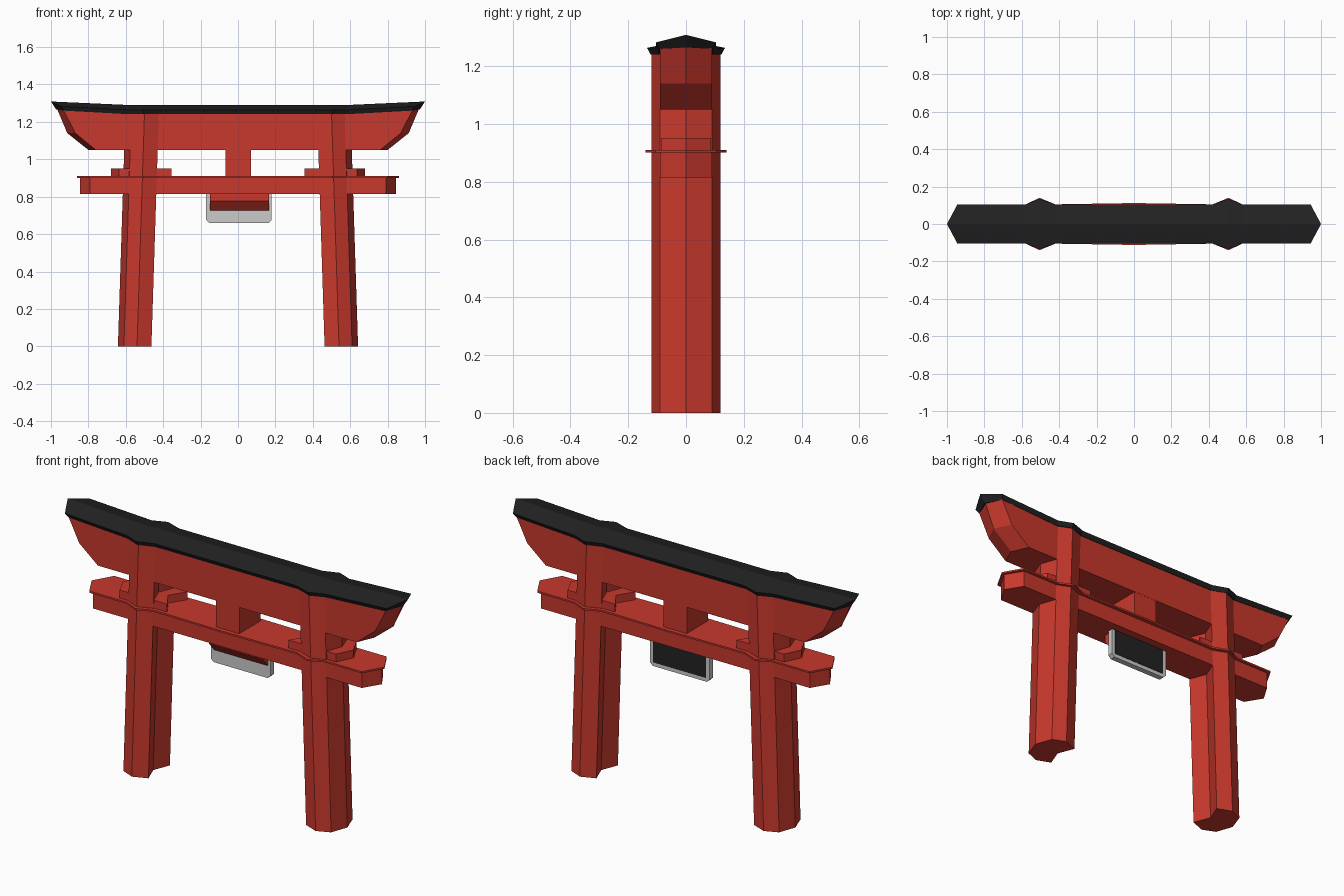
import bpy, bmesh

if "Cube" in bpy.data.objects:
    bpy.data.objects.remove(bpy.data.objects["Cube"])


def material(name, rgb):
    m = bpy.data.materials.new(name)
    m.diffuse_color = (*rgb, 1)
    m.use_nodes = True
    m.node_tree.nodes["Principled BSDF"].inputs["Base Color"].default_value = m.diffuse_color
    return m


red = material("red_paint", (0.58, 0.04, 0.026))
black = material("black_tile", (0.016, 0.016, 0.016))


def loft(name, rings, mat=None):
    """Join rings of equal length; caps are split along the symmetry axis."""
    bm = bmesh.new()
    vs = [[bm.verts.new(p) for p in r] for r in rings]
    n = len(vs[0])
    for a, b in zip(vs, vs[1:]):
        for i in range(n):
            j = (i + 1) % n
            bm.faces.new((a[i], a[j], b[j], b[i]))
    h = n // 2
    for r in (vs[0], vs[-1]):
        bm.faces.new(r[:h + 1])
        bm.faces.new(r[h:] + r[:1])
    bmesh.ops.recalc_face_normals(bm, faces=bm.faces[:])
    me = bpy.data.meshes.new(name)
    bm.to_mesh(me)
    bm.free()
    ob = bpy.data.objects.new(name, me)
    bpy.context.collection.objects.link(ob)
    if mat:
        me.materials.append(mat)
    return ob


def both_y(half):
    """Close a half outline (ends on y = 0) by mirroring it in y."""
    return half + [(x, -y, z) for x, y, z in half[-2:0:-1]]


def both_x(quarter):
    """Mirror a quarter outline (tip first) in x, then in y."""
    left = [(-x, y, z) for x, y, z in reversed(quarter) if x]
    return both_y(quarter + left)


def box(name, x0, x1, y0, y1, z0, z1, mat=None):
    return loft(name, [[(x0, y0, z), (x1, y0, z), (x1, y1, z), (x0, y1, z)]
                       for z in (z0, z1)], mat)


# Leaning pillars with a grooved inner side, and the wedge collars around them
leg = [(0.642, 0), (0.61, 0.09), (0.54, 0.12), (0.463, 0.09), (0.498, 0)]
collar = [(0.678, 0), (0.635, 0.086), (0.356, 0.086), (0.41, 0)]
for side, s in (("left", -1), ("right", 1)):
    loft(side + "_pillar",
         [both_y([(s * (x - d), y, z) for x, y in leg])
          for z, d in ((0, 0), (1.25, 0.04))], red)
    loft(side + "_collar",
         [both_y([(s * x, y, z) for x, y in collar]) for z in (0.9, 0.952)], red)

# Lower tie beam with a thin lip along its top
loft("tie_beam", [both_x([(0.845, 0, z), (0.79, 0.09, z)])
                  for z in (0.815, 0.905)], red)
loft("tie_beam_lip",
     [both_x([(0.86, 0, z), (0.80, 0.105, z), (0.58, 0.105, z),
              (0.505, 0.14, z), (0.42, 0.105, z), (0, 0.112, z)])
      for z in (0.901, 0.91)], red)

# Centre strut
box("centre_strut", -0.067, 0.07, -0.089, 0.089, 0.9, 1.06, red)

# Upper beam: (tip x, side x, tip z, side z, middle z) per level
levels = [(0.80, 0.76, 1.05, 1.05, 1.05), (0.913, 0.87, 1.14, 1.14, 1.14),
          (0.972, 0.935, 1.28, 1.268, 1.25)]
loft("upper_beam",
     [both_x([(t, 0, zt), (w, 0.09, zs), (0.58, 0.09, zm)])
      for t, w, zt, zs, zm in levels], red)


# Roof cap: cross-sections along x, swelling over the pillars
def roof_ring(xr, xe, xl, xb, w, dz):
    return both_y([(xr, 0, 1.29 + dz), (xe, w, 1.264 + dz),
                   (xl, w - 0.012, 1.241 + dz), (xb, 0, 1.247 + dz)])


stations = [roof_ring(x, x, x, x, w, 0) for x, w in
            ((0.42, 0.105), (0.505, 0.135), (0.58, 0.105))]
stations.append(roof_ring(1.0, 0.945, 0.93, 0.972, 0.103, 0.019))
mirrored = [[(-x, y, z) for x, y, z in r] for r in reversed(stations)]
loft("roof_cap", mirrored + stations, black)

# Hanging plaque: grey frame with chamfered lower corners, dark panel behind
c, x0, x1 = 0.016, -0.17, 0.18
frame = [(x0, 0.83), (x0, 0.66 + c), (x0 + c, 0.66),
         (x1 - c, 0.66), (x1, 0.66 + c), (x1, 0.83)]
loft("plaque_frame", [[(x, y, z) for x, z in frame] for y in (0.015, 0.045)])
box("plaque_panel", x0 + 0.02, x1 - 0.02, 0.03, 0.047, 0.68, 0.83, black)

# Sloped bracket in front of the plaque
bracket = [(-0.03, 0.83), (-0.03, 0.777), (0.02, 0.72), (0.02, 0.83)]
loft("plaque_bracket", [[(x, y, z) for y, z in bracket] for x in (-0.15, 0.165)], red)
